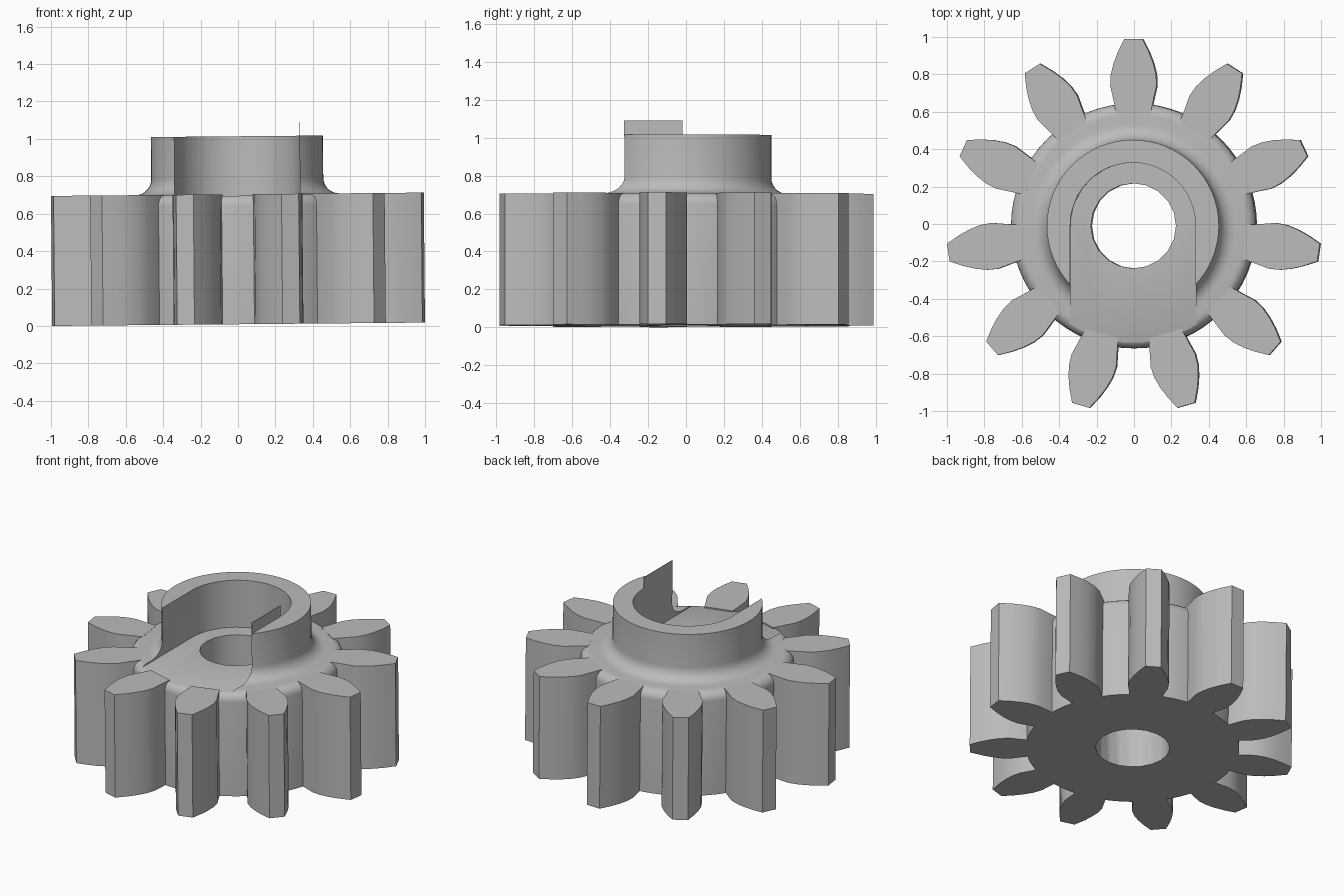
import bpy, bmesh
from math import sin, cos, pi, radians
from mathutils import Matrix, Vector

cube = bpy.data.objects.get("Cube")
if cube:
    bpy.data.objects.remove(cube, do_unlink=True)

TEETH = 11
TILT = -0.009            # the whole gear leans very slightly
TOP = 0.695              # top of the teeth and gear body
RIM = 1.005              # top of the collar
SLOT = 0.335             # half width of the slot

grey = bpy.data.materials.new("plain_grey")
grey.use_nodes = True
grey.diffuse_color = (0.5, 0.5, 0.5, 1)
grey.node_tree.nodes["Principled BSDF"].inputs["Base Color"].default_value = (0.5, 0.5, 0.5, 1)


def make(name, bm):
    bmesh.ops.recalc_face_normals(bm, faces=bm.faces)
    mesh = bpy.data.meshes.new(name)
    bm.to_mesh(mesh)
    bm.free()
    mesh.materials.append(grey)
    ob = bpy.data.objects.new(name, mesh)
    bpy.context.collection.objects.link(ob)
    return ob


def prism(bm, outline, z0, z1):
    low = [bm.verts.new((x, y, z0)) for x, y in outline]
    high = [bm.verts.new((x, y, z1)) for x, y in outline]
    bm.faces.new(low[::-1])
    bm.faces.new(high)
    n = len(outline)
    for i in range(n):
        j = (i + 1) % n
        bm.faces.new((low[i], low[j], high[j], high[i]))


def arc(cx, cy, r, a0, a1, steps):
    angles = [radians(a0 + (a1 - a0) * i / steps) for i in range(steps + 1)]
    return [(cx + r * cos(a), cy + r * sin(a)) for a in angles]


def activate(ob):
    bpy.ops.object.select_all(action='DESELECT')
    ob.select_set(True)
    bpy.context.view_layer.objects.active = ob


# Gear body and collar: one revolved profile with rounded rim and fillet
profile = [(0, 0), (0.655, 0)]
profile += arc(0.595, TOP - 0.06, 0.06, 0, 90, 6)
profile += arc(0.545, TOP + 0.085, 0.085, 270, 180, 7)
profile += [(0.46, RIM), (0, RIM)]
bm = bmesh.new()
points = [bm.verts.new((r, 0, z)) for r, z in profile]
edges = [bm.edges.new(pair) for pair in zip(points, points[1:])]
bmesh.ops.spin(bm, geom=points + edges, cent=(0, 0, 0), axis=(0, 0, 1),
               angle=2 * pi, steps=64, use_duplicate=False)
bmesh.ops.remove_doubles(bm, verts=bm.verts, dist=0.0005)
body = make("gear_body", bm)

# Cutters: round bore, and slot open towards the front
bm = bmesh.new()
prism(bm, arc(0, 0, 0.2275, 0, 342, 19), -0.2, 1.3)
bore = make("bore_cutter", bm)
bm = bmesh.new()
prism(bm, [(-SLOT, -1.2), (SLOT, -1.2)] + arc(0, 0.003, SLOT, 0, 180, 24), 0.687, 1.3)
slot = make("slot_cutter", bm)

activate(body)
for cutter in (slot, bore):
    cutter.hide_render = True
    mod = body.modifiers.new("cut", 'BOOLEAN')
    mod.operation = 'DIFFERENCE'
    mod.solver = 'EXACT'
    mod.object = cutter
    bpy.ops.object.modifier_apply(modifier=mod.name)
    bpy.data.objects.remove(cutter, do_unlink=True)

# Teeth: a half profile (radius, half width), mirrored and repeated
half = [(0.6, 0.092), (0.67, 0.106), (0.75, 0.124), (0.81, 0.121),
        (0.87, 0.106), (0.93, 0.083), (1.0, 0.048)]
tooth = half + [(r, -w) for r, w in reversed(half)]
bm = bmesh.new()
for i in range(TEETH):
    turn = Matrix.Rotation(pi / 2 + 2 * pi * i / TEETH, 2)
    prism(bm, [turn @ Vector(p) for p in tooth], 0, TOP)
teeth = make("gear_teeth", bm)

# Thin fin rising from the slot wall
bm = bmesh.new()
prism(bm, [(SLOT, -0.316), (SLOT + 0.003, -0.316),
           (SLOT + 0.003, -0.008), (SLOT, -0.008)], RIM - 0.01, 1.079)
fin = make("slot_fin", bm)

# Smooth shading and the shared slight lean
for ob in (body, teeth, fin):
    activate(ob)
    bpy.ops.object.shade_smooth_by_angle(angle=radians(30))
    ob.rotation_euler.y = TILT
    ob.location = (0.003, -0.01, 0.009)
